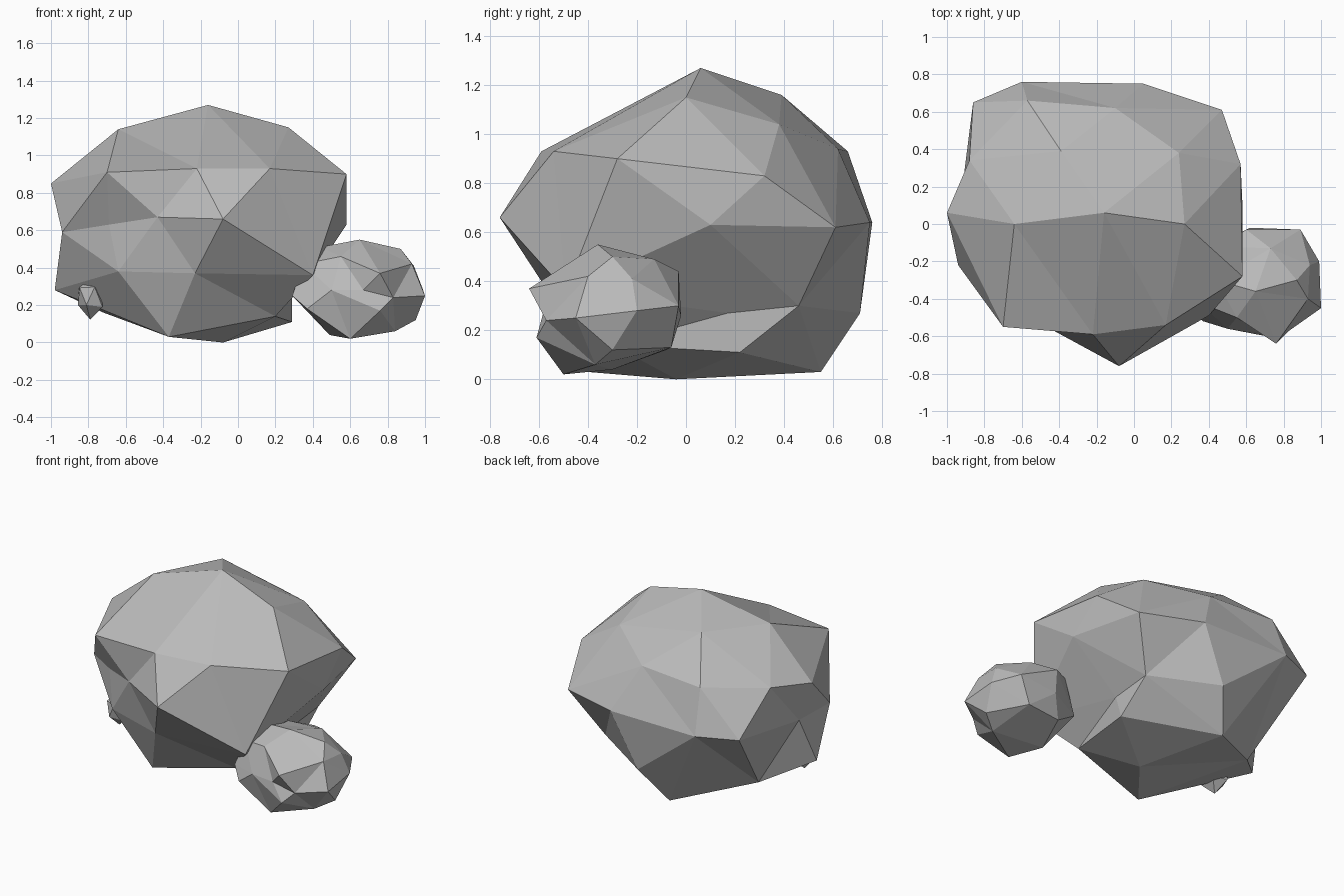
import bpy
import bmesh
import random
from mathutils import Vector

default_cube = bpy.data.objects.get("Cube")
if default_cube:
    bpy.data.objects.remove(default_cube, do_unlink=True)


# One plain stone colour for every rock
def make_material(name, colour):
    material = bpy.data.materials.new(name)
    material.use_nodes = True
    material.diffuse_color = colour
    material.node_tree.nodes["Principled BSDF"].inputs["Base Color"].default_value = colour
    return material


stone_grey = make_material("stone_grey", (0.5, 0.5, 0.5, 1))


def add_object(name, bm):
    """Turn a bmesh into a flat shaded stone object."""
    bmesh.ops.recalc_face_normals(bm, faces=bm.faces)
    mesh = bpy.data.meshes.new(name)
    bm.to_mesh(mesh)
    bm.free()
    mesh.materials.append(stone_grey)
    rock = bpy.data.objects.new(name, mesh)
    bpy.context.collection.objects.link(rock)
    return rock


def faceted_rock(name, rings, centre, radii):
    """Wrap a skin round corner points, keeping any dents.

    The corners are pushed onto a sphere so that the hull joins all of them,
    then each corner goes back to its own place.
    """
    corners = [Vector(corner) for ring in rings for corner in ring]
    bm = bmesh.new()
    home = {}
    for corner in corners:
        offset = corner - Vector(centre)
        direction = Vector(o / r for o, r in zip(offset, radii)).normalized()
        home[bm.verts.new(direction)] = corner
    bmesh.ops.convex_hull(bm, input=list(bm.verts))
    for vert in bm.verts:
        vert.co = home[vert]
    return add_object(name, bm)


def chipped_pebble(name, detail, centre, radii, roughness, seed):
    """A low sphere with each corner knocked in or out a little."""
    rng = random.Random(seed)
    bm = bmesh.new()
    bmesh.ops.create_icosphere(bm, subdivisions=detail, radius=1)
    for vert in bm.verts:
        knock = 1 + rng.uniform(-roughness, roughness / 2)
        vert.co = Vector(c + v * r * knock for c, v, r in zip(centre, vert.co, radii))
    return add_object(name, bm)


# Boulder corners, grouped in rough rings from the top down
crown = [(-.16, .06, 1.27), (-.64, 0, 1.14), (.27, 0, 1.15),
         (.24, .38, 1.04), (-.39, .39, 1.16)]
shoulder = [(-.7, -.55, .91), (-.22, -.59, .93), (.17, -.54, .93),
            (.58, -.28, .9), (.57, .32, .83), (-.1, .62, .94),
            (-.57, .66, .93), (-.88, .34, .89), (-1, .06, .85)]
waist = [(-.08, -.76, .66), (-.43, -.57, .67), (-.69, -.41, .63),
         (-.94, -.22, .59), (-.93, .1, .59), (-.86, .65, .64),
         (-.6, .76, .64), (.05, .75, .64), (.47, .61, .62), (.58, .1, .63)]
skirt = [(-.64, -.45, .38), (-.23, -.57, .37), (.4, -.49, .36),
         (.29, .17, .27), (.29, .46, .3), (-.13, .71, .27),
         (-.98, -.02, .28)]
foot = [(-.72, .24, .16), (-.37, -.4, .03), (.2, -.3, .14),
        (.29, .22, .11), (-.26, .55, .03), (-.08, -.04, 0)]

faceted_rock("boulder", [crown, shoulder, waist, skirt, foot],
             centre=(-.2, 0, .62), radii=(.8, .75, .63))

# Side stone corners, with a chipped hollow in its front
stone_top = [(.65, -.36, .55), (.44, -.3, .51), (.87, -.3, .5),
             (.73, -.13, .49), (.46, -.12, .47), (.55, -.5, .46)]
stone_upper = [(.35, -.42, .42), (.76, -.64, .37), (.93, -.4, .42),
               (.94, -.22, .41), (.6, -.03, .44), (.89, -.03, .3)]
stone_lower = [(.29, -.45, .25), (.5, -.56, .28), (.67, -.58, .28), (.83, -.57, .24),
               (1, -.45, .25), (.99, -.2, .28), (.62, -.02, .26), (.36, -.15, .25)]
stone_foot = [(.6, -.5, .02), (.49, -.3, .04), (.84, -.37, .06), (.95, -.3, .12),
              (.76, -.61, .17), (.8, -.06, .13), (.55, -.08, .12), (.37, -.52, .18)]

faceted_rock("side_stone", [stone_top, stone_upper, stone_lower, stone_foot],
             centre=(.65, -.33, .28), radii=(.36, .31, .27))

# Little chip tucked against the boulder
chipped_pebble("small_chip", 1, centre=(-.79, -.16, .245),
               radii=(.085, .11, .115), roughness=.15, seed=2)
